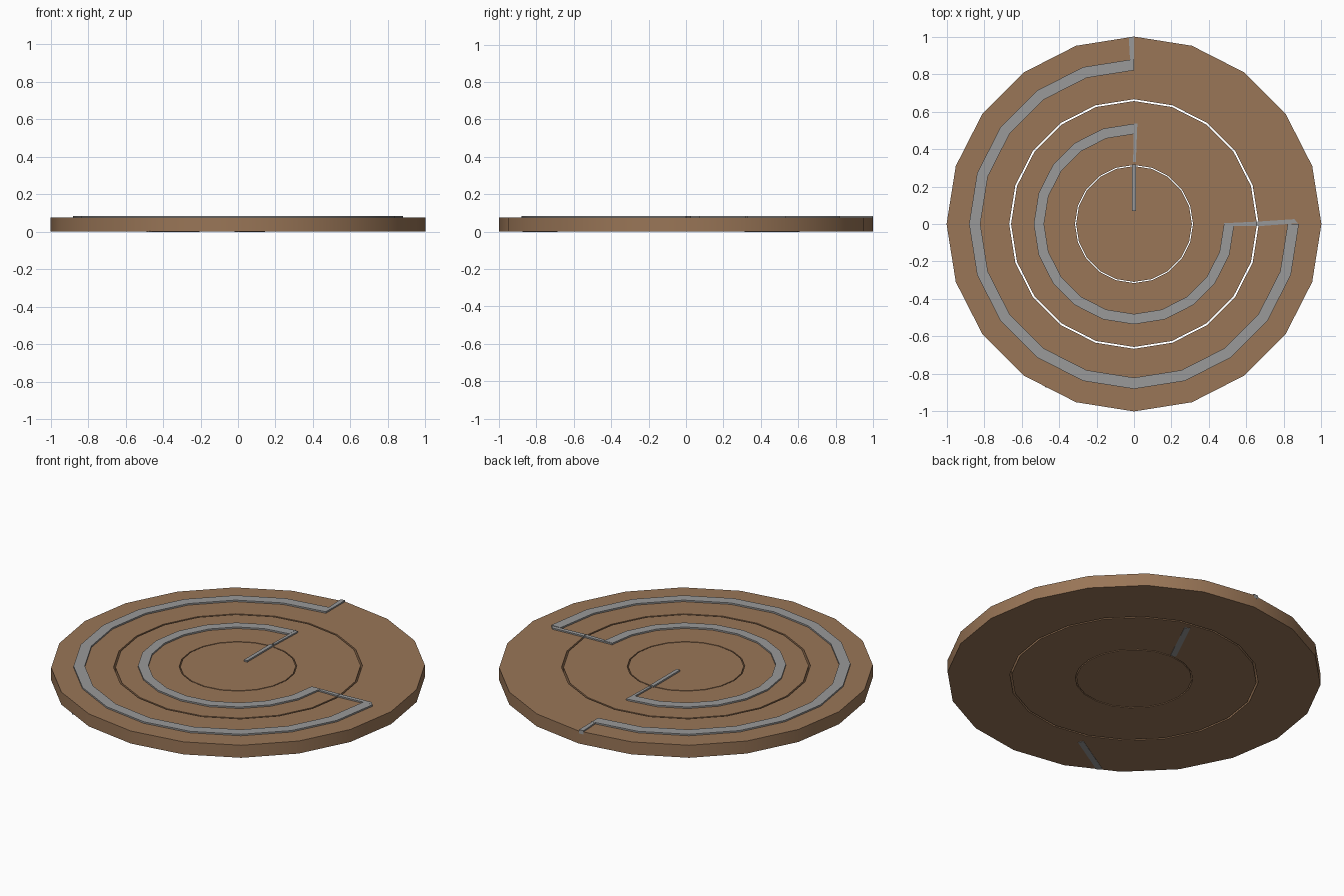
import bpy, bmesh, math
from mathutils import Vector

cube = bpy.data.objects.get("Cube")
if cube:
    bpy.data.objects.remove(cube, do_unlink=True)

SIDES = 20
STEP = 2 * math.pi / SIDES
TOP = 0.074          # top of the wooden rings
RAIL_BASE, RAIL_TOP = 0.06, 0.083


def material(name, rgb):
    m = bpy.data.materials.new(name)
    m.use_nodes = True
    m.diffuse_color = (*rgb, 1)
    bsdf = m.node_tree.nodes["Principled BSDF"]
    bsdf.inputs["Base Color"].default_value = (*rgb, 1)
    bsdf.inputs["Roughness"].default_value = 0.8
    return m


WOOD = material("brown wood", (0.32, 0.18, 0.095))
METAL = material("grey metal", (0.32, 0.32, 0.32))


def finish(name, bm, mat):
    bmesh.ops.recalc_face_normals(bm, faces=bm.faces)
    mesh = bpy.data.meshes.new(name)
    bm.to_mesh(mesh)
    bm.free()
    mesh.materials.append(mat)
    ob = bpy.data.objects.new(name, mesh)
    bpy.context.collection.objects.link(ob)
    bpy.ops.object.select_all(action='DESELECT')
    ob.select_set(True)
    bpy.context.view_layer.objects.active = ob
    bpy.ops.object.shade_smooth_by_angle(angle=math.radians(30))
    return ob


def arc_band(name, mat, r_in, r_out, z0, z1, first=0, count=SIDES):
    """Rectangular section swept round the centre in whole polygon steps."""
    bm = bmesh.new()
    closed = count == SIDES
    loops = []
    for i in range(count if closed else count + 1):
        a = (first + i) * STEP
        c, s = math.cos(a), math.sin(a)
        loops.append([bm.verts.new((r * c, r * s, z)) for r, z in
                      ((r_in, z0), (r_out, z0), (r_out, z1), (r_in, z1))])
    for i in range(count):
        a, b = loops[i], loops[(i + 1) % len(loops)]
        for k in range(4):
            n = (k + 1) % 4
            bm.faces.new((a[k], a[n], b[n], b[k]))
    if not closed:
        bm.faces.new(loops[0])
        bm.faces.new(loops[-1])
    return finish(name, bm, mat)


def prism(name, mat, outline, z0, z1):
    """Flat outline extruded upwards."""
    bm = bmesh.new()
    face = bm.faces.new([bm.verts.new((x, y, z0)) for x, y in outline])
    ext = bmesh.ops.extrude_face_region(bm, geom=[face])
    for v in ext["geom"]:
        if isinstance(v, bmesh.types.BMVert):
            v.co.z = z1
    return finish(name, bm, mat)


def bar(name, mat, start, end, width, z0, z1):
    """Straight bar between two points."""
    a, b = Vector(start), Vector(end)
    d = (b - a).normalized()
    n = Vector((-d.y, d.x)) * width / 2
    return prism(name, mat, [a + n, a - n, b - n, b + n], z0, z1)


# Three nested wooden pieces with narrow gaps between them
prism("centre_disc", WOOD,
      [(0.309 * math.cos(i * STEP), 0.309 * math.sin(i * STEP)) for i in range(SIDES)], 0, TOP)
arc_band("middle_ring", WOOD, 0.315, 0.656, 0, TOP)
arc_band("outer_ring", WOOD, 0.666, 1.0, 0, TOP)

# Three-quarter rails on the rings
arc_band("inner_rail", METAL, 0.48, 0.535, RAIL_BASE, RAIL_TOP, 5, 15)
arc_band("outer_rail", METAL, 0.82, 0.88, RAIL_BASE, RAIL_TOP, 5, 15)

# Straight links joining the rails
bar("centre_link", METAL, (0, 0.07), (0, 0.318), 0.022, RAIL_BASE, RAIL_TOP)
prism("inner_link", METAL, [(-0.005, 0.33), (0.01, 0.33), (0.018, 0.535), (0, 0.535)],
      RAIL_BASE, RAIL_TOP - 0.001)
prism("middle_link", METAL, [(0.48, -0.012), (0.656, -0.012), (0.656, 0.013), (0.48, 0.004)],
      RAIL_BASE, RAIL_TOP - 0.001)
prism("outer_link", METAL, [(0.66, -0.012), (0.875, 0.004), (0.855, 0.026), (0.66, 0.013)],
      RAIL_BASE, RAIL_TOP - 0.001)
prism("rim_link", METAL, [(-0.018, 0.82), (0, 0.82), (0, 1.0), (-0.028, 0.997)],
      RAIL_BASE, RAIL_TOP - 0.001)

# Thin plates on the underside
bar("middle_underside_strip", METAL, (-0.005, 0.32), (0.13, 0.60), 0.032, -0.002, 0.004)
bar("outer_underside_strip", METAL, (-0.215, -0.70), (-0.48, -0.86), 0.032, -0.002, 0.004)
